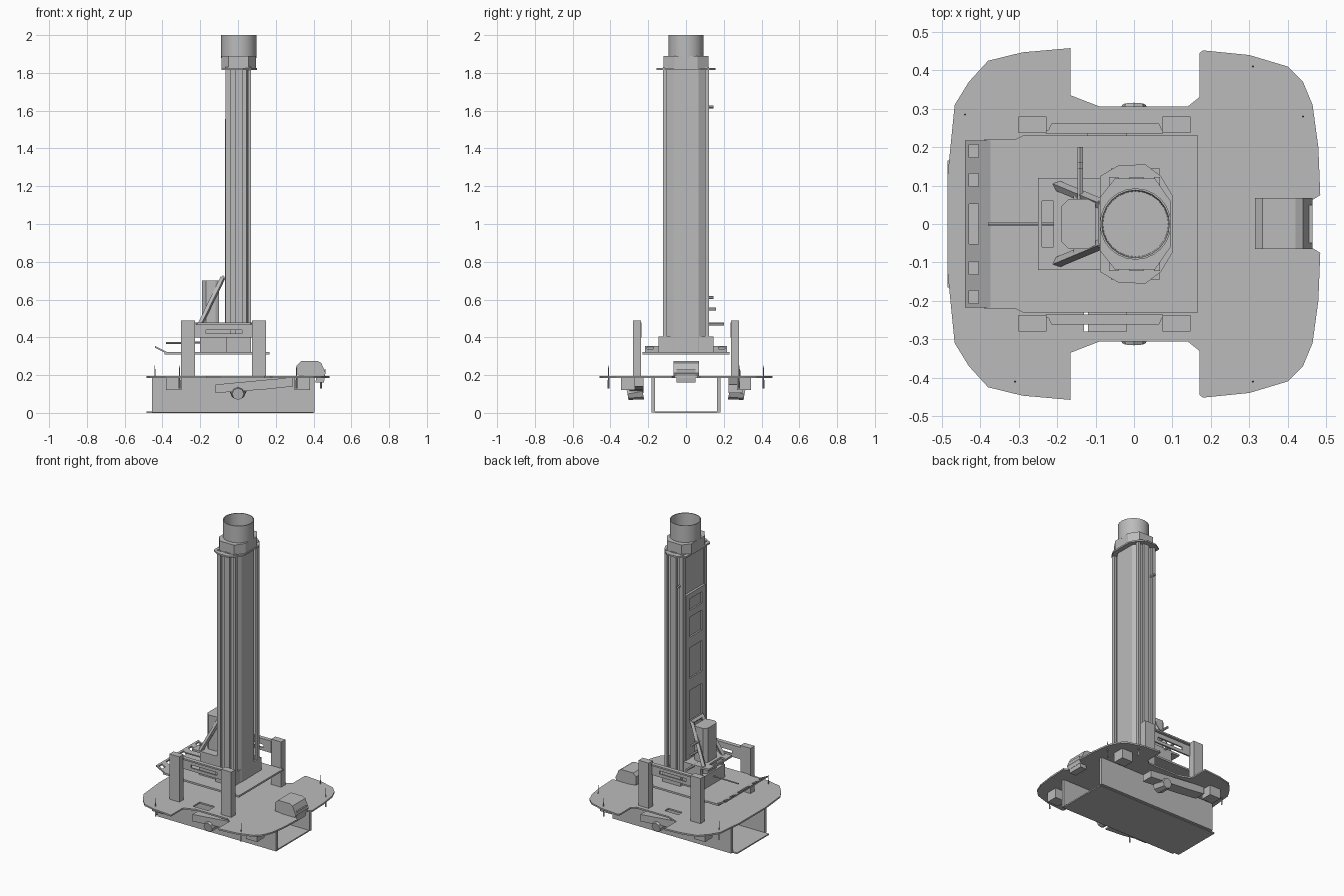
import bpy, bmesh, math
from mathutils import Vector

if "Cube" in bpy.data.objects:
    bpy.data.objects.remove(bpy.data.objects["Cube"], do_unlink=True)

grey = bpy.data.materials.new("plain_grey")
grey.use_nodes = True
tone = (0.5, 0.5, 0.5, 1)
grey.diffuse_color = tone
grey.node_tree.nodes["Principled BSDF"].inputs["Base Color"].default_value = tone


def finish(name, bm):
    bmesh.ops.recalc_face_normals(bm, faces=bm.faces)
    mesh = bpy.data.meshes.new(name)
    bm.to_mesh(mesh)
    bm.free()
    obj = bpy.data.objects.new(name, mesh)
    bpy.context.collection.objects.link(obj)
    mesh.materials.append(grey)
    return obj


def prism(name, points, lo, hi, axis="z"):
    """Extrude a flat outline along one axis."""
    place = {"x": lambda a, b, h: (h, a, b),
             "y": lambda a, b, h: (a, h, b),
             "z": lambda a, b, h: (a, b, h)}[axis]
    bm = bmesh.new()
    face = bm.faces.new([bm.verts.new(place(a, b, lo)) for a, b in points])
    new = bmesh.ops.extrude_face_region(bm, geom=[face])["geom"]
    shift = Vector(place(0, 0, hi - lo))
    bmesh.ops.translate(bm, vec=shift, verts=[v for v in new if isinstance(v, bmesh.types.BMVert)])
    return finish(name, bm)


def box(name, x, y, z):
    return prism(name, [(x[0], y[0]), (x[1], y[0]), (x[1], y[1]), (x[0], y[1])], *z)


def beam(name, a, b, width, sides=4, tip=1):
    """Straight bar between two points."""
    a, b = Vector(a), Vector(b)
    bm = bmesh.new()
    bmesh.ops.create_cone(bm, cap_ends=True, segments=sides, radius1=width,
                          radius2=width * tip, depth=(b - a).length)
    obj = finish(name, bm)
    obj.matrix_world = (b - a).to_track_quat("Z", "Y").to_matrix().to_4x4()
    obj.location = (a + b) / 2
    return obj


def cut(obj, holes):
    for x, y, z in holes:
        cutter = box("cutter", x, y, z)
        cutter.hide_render = True
        mod = obj.modifiers.new("cut", "BOOLEAN")
        mod.operation, mod.solver, mod.object = "DIFFERENCE", "EXACT", cutter
        bpy.context.view_layer.objects.active = obj
        bpy.ops.object.modifier_apply(modifier=mod.name)
        bpy.data.objects.remove(cutter, do_unlink=True)


def mirrored(half):
    return half + [(x, -y) for x, y in reversed(half)]


def span(side, a, b):
    return tuple(sorted((side * a, side * b)))


# Open-ended channel under the deck
box("channel_floor", (-0.485, 0.4), (-0.165, 0.165), (0, 0.008))
for s, tag in ((1, "back"), (-1, "front")):
    box(f"channel_wall_{tag}", (-0.455, 0.405), span(s, 0.163, 0.183), (0.003, 0.188))

# Deck with rounded lobes and slots
deck = prism("deck", mirrored([
    (0.46, 0.06), (0.485, 0.075), (0.48, 0.2), (0.465, 0.31), (0.44, 0.37),
    (0.4, 0.41), (0.3, 0.44), (0.18, 0.452), (0.17, 0.445), (0.17, 0.33),
    (0.14, 0.306), (-0.09, 0.306), (-0.165, 0.335), (-0.165, 0.458),
    (-0.29, 0.447), (-0.38, 0.425), (-0.43, 0.37), (-0.467, 0.31), (-0.485, 0.13)]),
    0.184, 0.194)
cut(deck, [((-0.13, -0.02), (-0.28, -0.21), (0.1, 0.3)),
           ((-0.12, -0.02), (0.21, 0.25), (0.1, 0.3))])

# Spikes on the deck rim
for i, (x, y) in enumerate([(-0.44, 0.285), (0.44, 0.28), (0.31, 0.41), (-0.31, -0.41), (0.31, -0.41)]):
    beam(f"rim_spike_{i}", (x, y, 0.13), (x, y, 0.25), 0.006, 4, 0.2)

# Chamfered sensor block on the left end
prism("sensor_block", [(0.315, 0.2), (0.45, 0.185), (0.465, 0.21), (0.44, 0.265),
                       (0.42, 0.275), (0.335, 0.275), (0.315, 0.255)], -0.065, 0.068, "y")
prism("sensor_lens", [(0.41, 0.16), (0.455, 0.16), (0.465, 0.23), (0.42, 0.23)], -0.05, 0.05, "y")

# Drive parts under the deck
for s, tag in ((1, "back"), (-1, "front")):
    for x in (-0.34, 0.34):
        box(f"foot_bracket_{tag}", (x - 0.04, x + 0.04), span(s, 0.27, 0.345), (0.12, 0.186))
    prism(f"drive_arm_{tag}", [(-0.12 * -s, 0.105), (-0.12 * -s, 0.15), (0.2 * -s, 0.18),
                               (0.29 * -s, 0.186), (0.29 * -s, 0.14), (0.15 * -s, 0.125)],
          *span(s, 0.225, 0.3), "y")
    beam(f"drive_hub_{tag}", (0, s * 0.23, 0.115), (0, s * 0.31, 0.1), 0.045, 8, 0.7)

# Four posts with slotted cross beams
for s, tag in ((1, "back"), (-1, "front")):
    for x, end in ((-0.265, "right"), (0.11, "left")):
        box(f"post_{tag}_{end}", (x - 0.036, x + 0.037), span(s, 0.237, 0.28), (0.19, 0.49))
    cross = box(f"cross_beam_{tag}", (-0.23, 0.075), span(s, 0.235, 0.245), (0.4, 0.478))
    cut(cross, [((-0.17, 0.02), span(s, 0.2, 0.3), (0.42, 0.44))])
    prism(f"cross_lip_{tag}", [(-0.225, s * 0.24), (0.075, s * 0.24), (0.065, s * 0.262),
                               (-0.215, s * 0.262)], 0.468, 0.478)

# Upper plate and tilted slotted flap
prism("upper_plate", mirrored([(0.167, 0.23), (-0.29, 0.23), (-0.31, 0.22), (-0.39, 0.22)]), 0.31, 0.322)
flap = prism("tilted_flap", [(-0.37, 0.31), (-0.37, 0.32), (-0.44, 0.355), (-0.44, 0.345)],
             -0.218, 0.218, "y")
cut(flap, [((-0.43, -0.405), (y - w, y + w), (0.2, 0.5))
           for y, w in ((-0.19, 0.017), (-0.115, 0.017), (0, 0.052), (0.115, 0.017), (0.19, 0.017))])

# Column core, side rails and back panel with windows
prism("column_core", mirrored([(0.07, 0.065), (0.045, 0.107), (-0.055, 0.107)]), 0.32, 1.83)
for s, tag in ((1, "back"), (-1, "front")):
    for x in ((-0.065, -0.04), (-0.012, 0.025), (0.052, 0.068)):
        box(f"column_rail_{tag}", x, span(s, 0.1, 0.123), (0.4, 1.83))
    box(f"column_clamp_{tag}", (-0.06, 0.068), span(s, 0.07, 0.145), (0.32, 0.405))
panel = box("window_panel", (-0.07, -0.055), (-0.1, 0.1), (0.4, 1.555))
cut(panel, [((-0.1, -0.06), (-0.065, 0.065), z)
            for z in ((0.72, 0.92), (1.0, 1.2), (1.27, 1.4), (1.445, 1.52))])

# Motor on its carriage with an A-shaped brace
box("carriage_base", (-0.2, -0.055), (-0.12, 0.12), (0.322, 0.405))
carriage = box("carriage_plate", (-0.25, -0.055), (-0.12, 0.12), (0.463, 0.476))
cut(carriage, [((-0.24, -0.21), (-0.06, 0.06), (0.4, 0.5))])
for s in (-1, 1):
    box("carriage_cheek", (-0.19, -0.055), span(s, 0.1, 0.12), (0.4, 0.465))
    beam("brace_leg", (-0.2, s * 0.1, 0.47), (-0.08, s * 0.05, 0.715), 0.014)
beam("brace_top", (-0.08, -0.06, 0.715), (-0.08, 0.06, 0.715), 0.014)
beam("brace_bar", (-0.145, -0.08, 0.58), (-0.145, 0.08, 0.58), 0.012)
prism("motor", mirrored([(-0.1, 0.055), (-0.12, 0.065), (-0.17, 0.065), (-0.19, 0.045)]), 0.4, 0.7)
beam("side_rod", (-0.38, 0, 0.37), (-0.19, 0, 0.372), 0.005, 6)
for z, reach in ((0.47, 0.2), (0.55, 0.16), (0.61, 0.145), (1.62, 0.145)):
    beam("side_knob", (-0.04 if z > 1 else -0.14, 0.06, z),
         (-0.04 if z > 1 else -0.14, reach, z), 0.008, 6)

# Flange, collar and open tube at the top
prism("top_flange", mirrored([(0.1, 0.075), (0.07, 0.125), (0.03, 0.155), (-0.04, 0.153),
                              (-0.088, 0.125)]), 1.816, 1.826)
prism("top_collar", mirrored([(0.095, 0.06), (0.055, 0.118), (-0.05, 0.118), (-0.088, 0.07)]),
      1.826, 1.89)
bm = bmesh.new()
rings = []
for r, z in ((0.093, 1.88), (0.093, 2.0), (0.088, 2.0), (0.085, 1.9)):
    rings.append([bm.verts.new((0.004 + r * math.cos(i * math.tau / 24),
                                r * math.sin(i * math.tau / 24), z)) for i in range(24)])
for a, b in zip(rings, rings[1:]):
    for i in range(24):
        j = (i + 1) % 24
        bm.faces.new((a[i], a[j], b[j], b[i]))
bm.faces.new(rings[0])
bm.faces.new(rings[-1])
tube = finish("top_tube", bm)
bpy.ops.object.select_all(action="DESELECT")
tube.select_set(True)
bpy.context.view_layer.objects.active = tube
bpy.ops.object.shade_smooth_by_angle(angle=math.radians(35))
